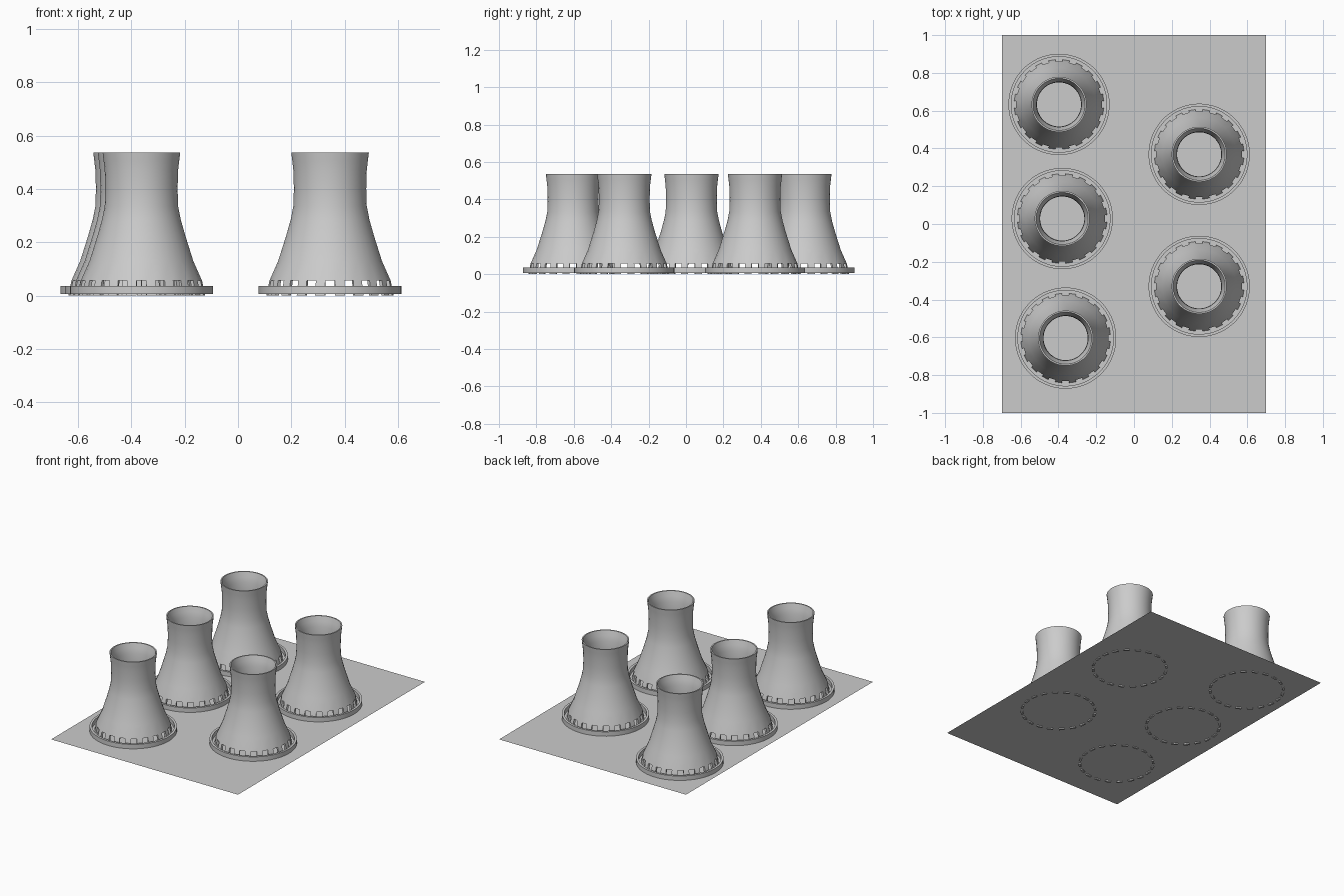
import bpy, bmesh, math
from mathutils import Vector

if "Cube" in bpy.data.objects:
    bpy.data.objects.remove(bpy.data.objects["Cube"])

PLANE_Z = 0.007
LEGS = 20


def lathe(bm, profile, n):
    """Sweep a closed (radius, z) loop around z; returns faces per profile edge."""
    rings = []
    for r, z in profile:
        rings.append([bm.verts.new((r * math.cos(2 * math.pi * (i + 0.5) / n),
                                    r * math.sin(2 * math.pi * (i + 0.5) / n), z))
                      for i in range(n)])
    strips = []
    for k in range(len(rings)):
        a, b = rings[k], rings[(k + 1) % len(rings)]
        strips.append([bm.faces.new((a[i], a[(i + 1) % n], b[(i + 1) % n], b[i]))
                       for i in range(n)])
    return strips


def finish(bm, name, angle):
    bmesh.ops.recalc_face_normals(bm, faces=bm.faces)
    mesh = bpy.data.meshes.new(name)
    bm.to_mesh(mesh)
    bm.free()
    obj = bpy.data.objects.new(name, mesh)
    bpy.context.collection.objects.link(obj)
    bpy.ops.object.select_all(action='DESELECT')
    obj.select_set(True)
    bpy.context.view_layer.objects.active = obj
    if angle:
        bpy.ops.object.shade_smooth_by_angle(angle=math.radians(angle))
    return obj


# ground slab: a single sheet
bm = bmesh.new()
bmesh.ops.create_grid(bm, x_segments=1, y_segments=1, size=1)
for v in bm.verts:
    v.co = Vector((v.co.x * 0.7, v.co.y, PLANE_Z))
finish(bm, "ground_slab", None)

# hollow cooling shell: outside going up, then inside going down
outer = [(0.228, 0.056), (0.195, 0.13), (0.165, 0.225), (0.148, 0.285),
         (0.138, 0.335), (0.136, 0.40), (0.138, 0.47), (0.142, 0.505), (0.146, 0.537)]
inner = [(0.138, 0.537), (0.128, 0.505), (0.119, 0.47), (0.117, 0.40), (0.119, 0.335),
         (0.131, 0.285), (0.149, 0.225), (0.181, 0.13), (0.215, 0.056)]
bm = bmesh.new()
strips = lathe(bm, outer + inner, LEGS * 2)

# support legs: every other face of the lower rim pulled down and outward
legs = bmesh.ops.extrude_discrete_faces(bm, faces=strips[-1][::2])["faces"]
for f in legs:
    for v in f.verts:
        s = 1.05
        v.co = Vector((v.co.x * s, v.co.y * s, 0.0))
bmesh.ops.remove_doubles(bm, verts=bm.verts, dist=1e-5)
shell = finish(bm, "tower_shell", 50)

# low basin wall around the legs
bm = bmesh.new()
lathe(bm, [(0.268, PLANE_Z), (0.268, 0.037), (0.253, 0.037), (0.253, PLANE_Z)], 64)
basin = finish(bm, "basin_wall", 40)

# five towers sharing the same meshes
centres = [(-0.397, 0.633), (-0.38, 0.029), (-0.362, -0.604),
           (0.345, 0.369), (0.345, -0.33)]
for i, (x, y) in enumerate(centres):
    for part in (shell, basin):
        obj = part if i == 0 else part.copy()
        if i:
            bpy.context.collection.objects.link(obj)
        obj.location = (x, y, 0)
